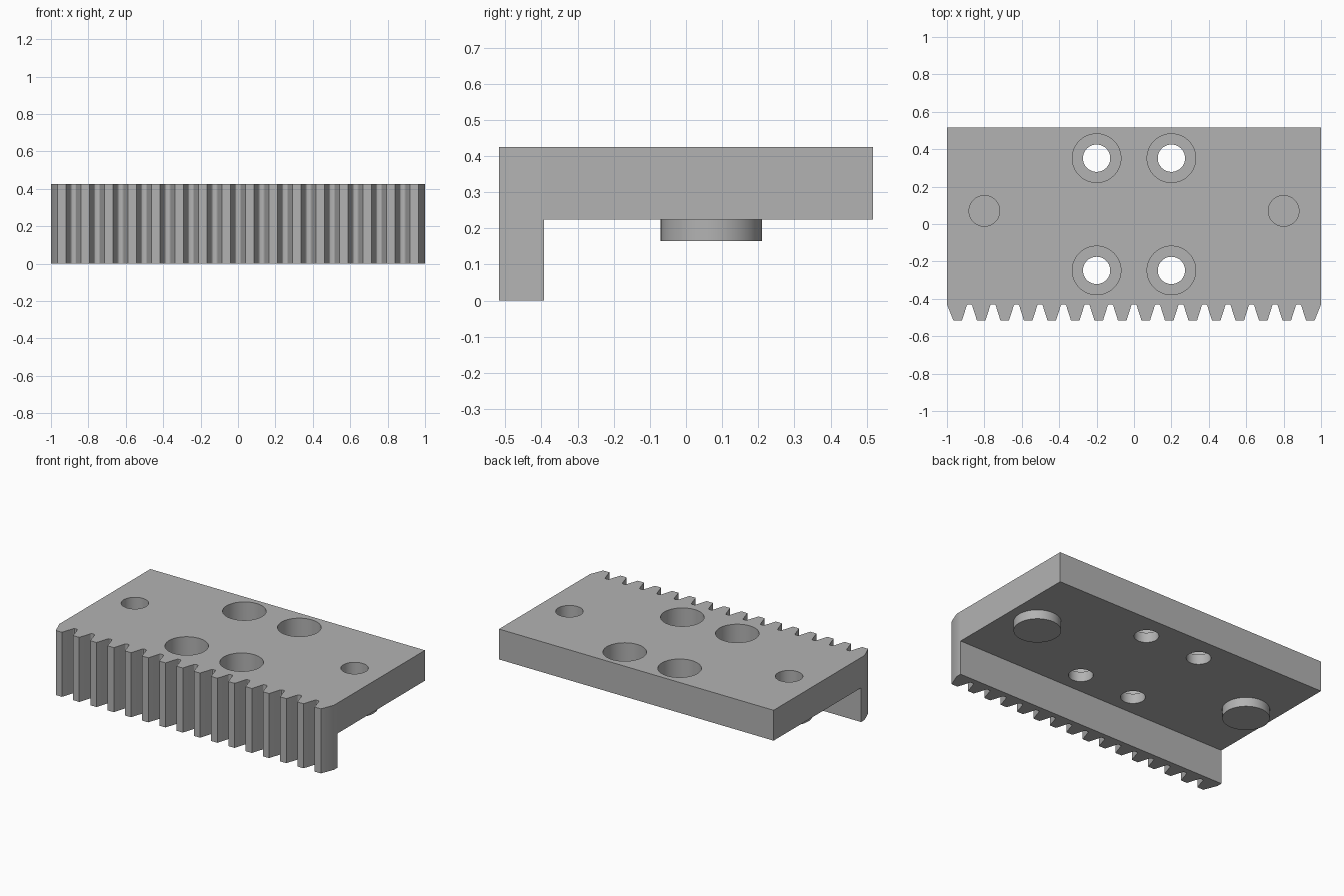
import bpy, bmesh, math

old = bpy.data.objects.get("Cube")
if old:
    bpy.data.objects.remove(old, do_unlink=True)

steel = bpy.data.materials.new("mid_grey")
steel.use_nodes = True
grey = (0.45, 0.45, 0.45, 1)
steel.diffuse_color = grey
steel.node_tree.nodes["Principled BSDF"].inputs["Base Color"].default_value = grey

TOP, UNDER = 0.425, 0.225
FRONT, ROOT, RAIL_BACK, BACK = -0.517, -0.43, -0.393, 0.517
TEETH, PITCH = 16, 0.04 * math.pi


def prism(name, outline, z0, z1):
    """Extrude a flat outline in x, y from z0 up to z1."""
    bm = bmesh.new()
    face = bm.faces.new([bm.verts.new((x, y, z0)) for x, y in outline])
    grown = bmesh.ops.extrude_face_region(bm, geom=[face])
    for item in grown["geom"]:
        if isinstance(item, bmesh.types.BMVert):
            item.co.z = z1
    bmesh.ops.recalc_face_normals(bm, faces=bm.faces)
    mesh = bpy.data.meshes.new(name)
    bm.to_mesh(mesh)
    bm.free()
    obj = bpy.data.objects.new(name, mesh)
    bpy.context.collection.objects.link(obj)
    mesh.materials.append(steel)
    return obj


def disc(name, x, y, radius, z0, z1, sides=64):
    angles = [2 * math.pi * i / sides for i in range(sides)]
    ring = [(x + radius * math.cos(a), y + radius * math.sin(a)) for a in angles]
    return prism(name, ring, z0, z1)


def smooth(obj):
    bpy.ops.object.select_all(action='DESELECT')
    obj.select_set(True)
    bpy.context.view_layer.objects.active = obj
    bpy.ops.object.shade_smooth_by_angle(angle=math.radians(25))


def drill(target, x, y, radius, z0, z1):
    cutter = disc("hole_cutter", x, y, radius, z0, z1)
    cutter.hide_render = True
    mod = target.modifiers.new("hole", 'BOOLEAN')
    mod.operation, mod.solver, mod.object = 'DIFFERENCE', 'EXACT', cutter
    bpy.context.view_layer.objects.active = target
    bpy.ops.object.modifier_apply(modifier=mod.name)
    bpy.data.objects.remove(cutter, do_unlink=True)


# Toothed rail: straight flanks with a small fillet at each root
right_side = [(0.0225, FRONT), (0.046, -0.443), (0.048, -0.436),
              (0.052, -0.4315), (0.057, ROOT)]
left_side = [(-x, y) for x, y in reversed(right_side)]
outline = [(-1, RAIL_BACK), (-1, ROOT)]
for i in range(TEETH):
    centre = (i - (TEETH - 1) / 2) * PITCH
    left = left_side[-1:] if i == 0 else left_side
    right = right_side[:1] if i == TEETH - 1 else right_side
    outline += [(centre + x, y) for x, y in left + right]
outline += [(1, ROOT), (1, RAIL_BACK)]
smooth(prism("toothed_rail", outline, 0, TOP))

# Mounting plate with counterbored screw holes and two pin holes
plate = prism("mounting_plate", [(-1, RAIL_BACK), (1, RAIL_BACK), (1, BACK), (-1, BACK)],
              UNDER, TOP)
for x in (-0.2, 0.2):
    for y in (-0.248, 0.352):
        drill(plate, x, y, 0.073, UNDER - 0.1, TOP + 0.1)
        drill(plate, x, y, 0.13, UNDER + 0.065, TOP + 0.1)
for x in (-0.8, 0.8):
    drill(plate, x, 0.07, 0.082, UNDER - 0.1, TOP + 0.1)
smooth(plate)

# Round bosses beneath the plate, closing the pin holes
for side, x in (("left", 0.8), ("right", -0.8)):
    smooth(disc(side + "_boss", x, 0.07, 0.14, 0.165, UNDER))
